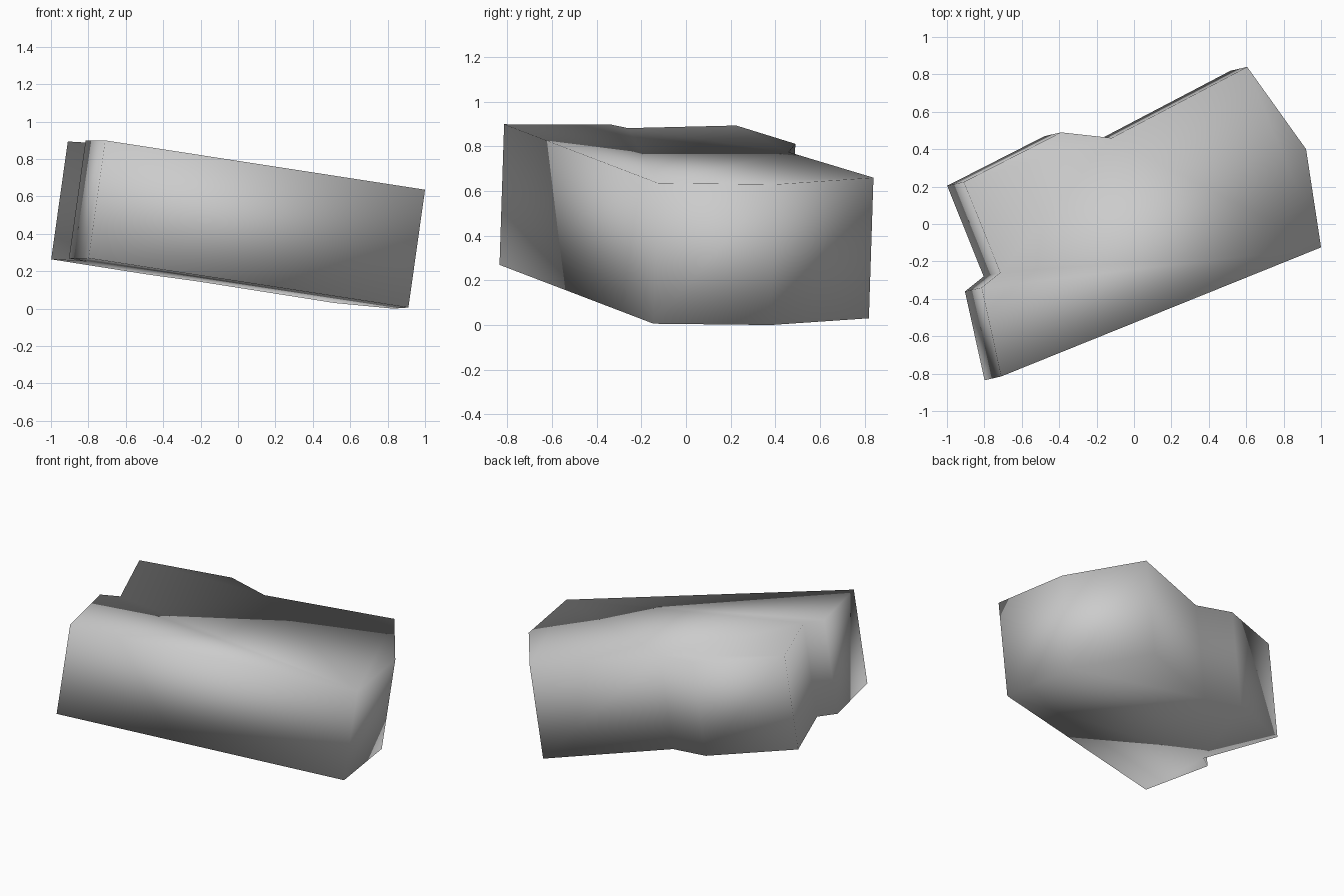
import bpy
import bmesh
from mathutils import Vector

cube = bpy.data.objects.get("Cube")
if cube:
    bpy.data.objects.remove(cube, do_unlink=True)

# One plain grey
grey = bpy.data.materials.new("stone_grey")
grey.use_nodes = True
colour = (0.6, 0.6, 0.6, 1.0)
grey.diffuse_color = colour
grey.node_tree.nodes["Principled BSDF"].inputs["Base Color"].default_value = colour

# Outline of the upper face, running counter-clockwise
outline = [
    (-0.71, -0.815), (1.0, -0.125), (0.92, 0.40), (0.605, 0.84), (-0.12, 0.46),
    (-0.39, 0.49), (-0.91, 0.225), (-0.715, -0.26), (-0.815, -0.34),
]
slope_x, slope_y, height = -0.141, -0.0326, 0.772
thickness = 0.63


def on_upper_plane(x, y):
    return Vector((x, y, height + slope_x * x + slope_y * y))


# Tilted slab: the sloping outline extruded square to its own plane
drop = Vector((slope_x, slope_y, -1.0)) * thickness
bm = bmesh.new()
upper = [bm.verts.new(on_upper_plane(x, y)) for x, y in outline]
lower = [bm.verts.new(v.co + drop) for v in upper]
bm.faces.new(upper)
bm.faces.new(lower[::-1])
count = len(outline)
for i in range(count):
    j = (i + 1) % count
    bm.faces.new((upper[j], upper[i], lower[i], lower[j]))

# Rest the lowest corner on the ground
lowest = min(v.co.z for v in bm.verts)
bmesh.ops.translate(bm, verts=bm.verts, vec=(0, 0, -lowest))
bmesh.ops.recalc_face_normals(bm, faces=bm.faces)

# Soft shading runs across every edge
for face in bm.faces:
    face.smooth = True

mesh = bpy.data.meshes.new("stone_slab")
bm.to_mesh(mesh)
bm.free()
mesh.materials.append(grey)
slab = bpy.data.objects.new("stone_slab", mesh)
bpy.context.collection.objects.link(slab)
